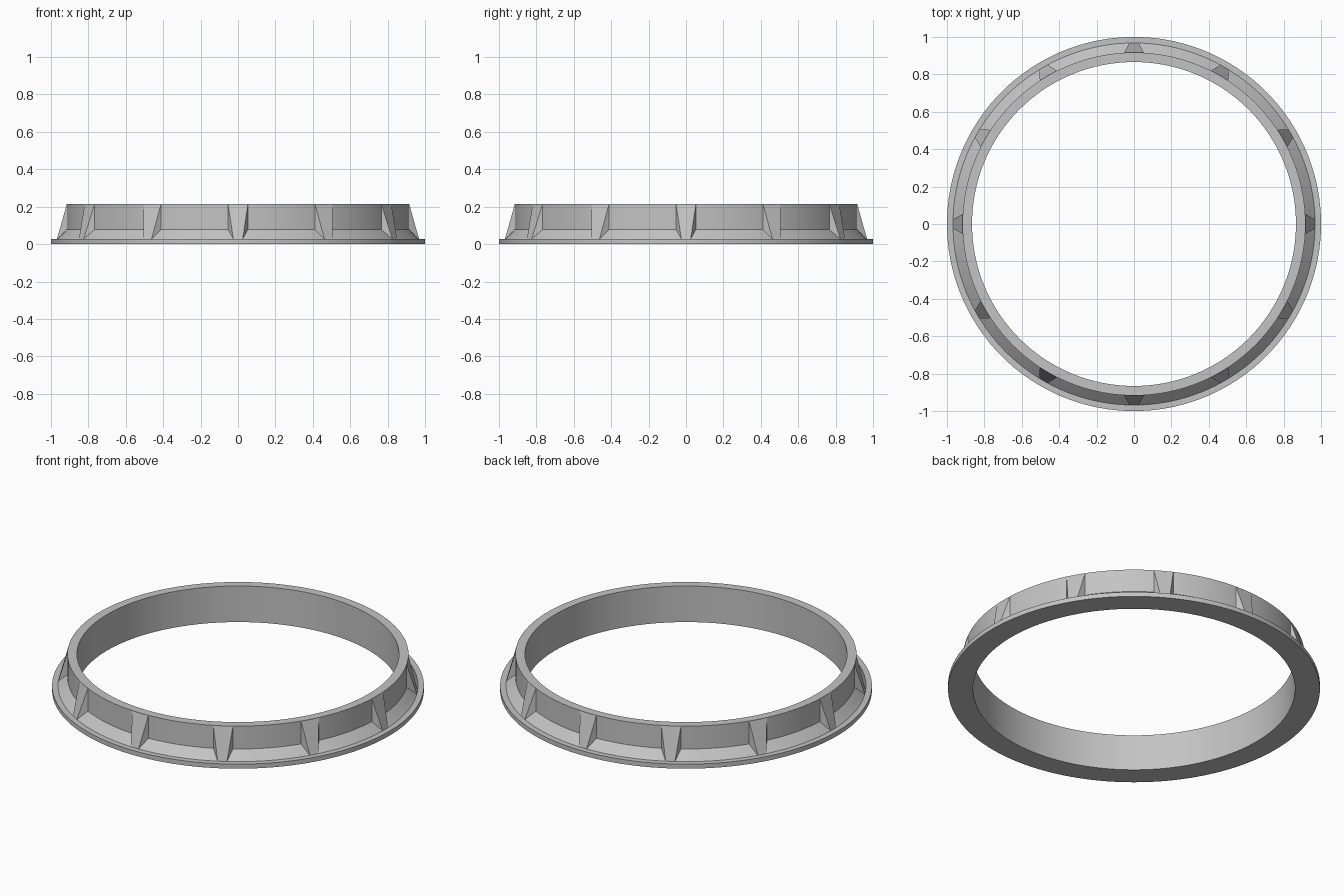
import bpy, bmesh, math
from mathutils import Matrix, Vector

cube = bpy.data.objects.get("Cube")
if cube:
    bpy.data.objects.remove(cube)

grey = bpy.data.materials.new("plain grey")
grey.use_nodes = True
colour = (0.55, 0.55, 0.55, 1)
grey.diffuse_color = colour
grey.node_tree.nodes["Principled BSDF"].inputs["Base Color"].default_value = colour

INNER, WALL, FOOT, RIM = 0.866, 0.917, 0.968, 1.0
FLANGE, CHAMFER, TOP = 0.027, 0.078, 0.214
SEGMENTS, RIBS = 180, 12


def finish(bm, name):
    bmesh.ops.recalc_face_normals(bm, faces=bm.faces)
    mesh = bpy.data.meshes.new(name)
    bm.to_mesh(mesh)
    bm.free()
    mesh.materials.append(grey)
    obj = bpy.data.objects.new(name, mesh)
    bpy.context.collection.objects.link(obj)
    return obj


# Flanged ring: one closed profile turned about z
profile = [(INNER, 0), (RIM, 0), (RIM, FLANGE), (FOOT, FLANGE),
           (WALL, CHAMFER), (WALL, TOP), (INNER, TOP)]
bm = bmesh.new()
verts = [bm.verts.new((r, 0, z)) for r, z in profile]
edges = [bm.edges.new((v, verts[i - 1])) for i, v in enumerate(verts)]
bmesh.ops.spin(bm, geom=verts + edges, cent=(0, 0, 0), axis=(0, 0, 1),
               angle=math.tau, steps=SEGMENTS, use_merge=True)
bmesh.ops.remove_doubles(bm, verts=bm.verts, dist=1e-5)
ring = finish(bm, "flanged_ring")
bpy.ops.object.select_all(action='DESELECT')
ring.select_set(True)
bpy.context.view_layer.objects.active = ring
bpy.ops.object.shade_smooth_by_angle(angle=math.radians(25))

# Gusset ribs: wedges, wide at the wall and narrow at the foot
half_wall, half_foot = 0.053, 0.025
back = math.sqrt(WALL ** 2 - half_wall ** 2)
bm = bmesh.new()
for i in range(RIBS):
    turn = Matrix.Rotation(math.tau * i / RIBS, 3, 'Z')
    sides = []
    for s in (-1, 1):
        corners = [(back, s * half_wall, TOP), (back, s * half_wall, FLANGE),
                   (FOOT, s * half_foot, FLANGE)]
        sides.append([bm.verts.new(turn @ Vector(c)) for c in corners])
        bm.faces.new(sides[-1])
    a, b = sides
    for k in range(3):
        bm.faces.new((a[k], a[k - 1], b[k - 1], b[k]))
finish(bm, "gusset_ribs")
